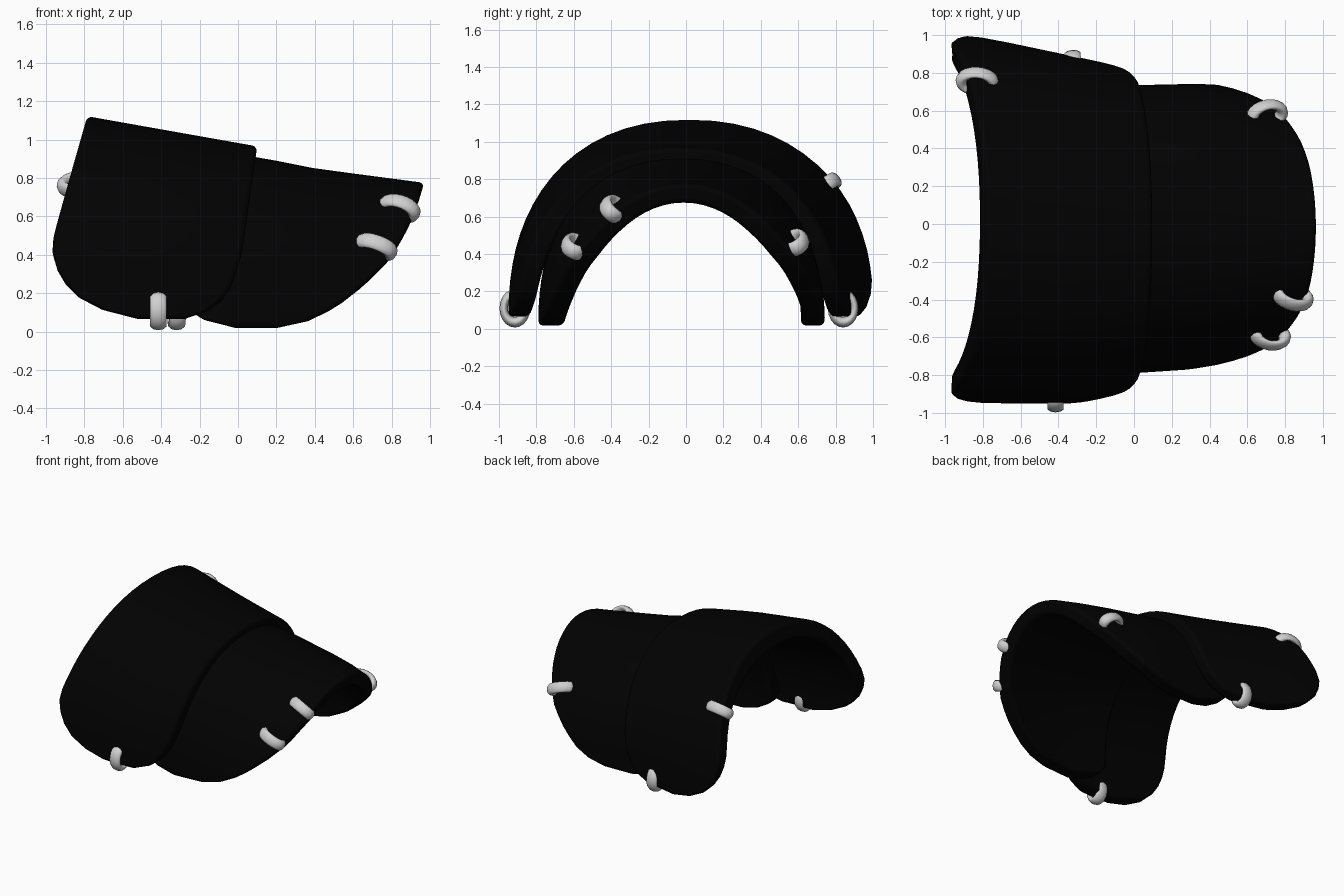
import bpy, bmesh, math
from mathutils import Vector, Matrix

if "Cube" in bpy.data.objects:
    bpy.data.objects.remove(bpy.data.objects["Cube"], do_unlink=True)


def material(name, rgb, rough):
    m = bpy.data.materials.new(name)
    m.use_nodes = True
    m.diffuse_color = (*rgb, 1)
    b = m.node_tree.nodes["Principled BSDF"]
    b.inputs["Base Color"].default_value = (*rgb, 1)
    b.inputs["Roughness"].default_value = rough
    return m


BLACK = material("black_leather", (0.0005, 0.0005, 0.0005), 0.7)
METAL = material("pale_metal", (0.63, 0.63, 0.63), 0.5)


def lerp_table(table, v):
    """Piecewise linear lookup, clamped at the ends."""
    if v <= table[0][0]:
        return table[0][1]
    for (a, p), (b, q) in zip(table, table[1:]):
        if v <= b:
            return p + (q - p) * (v - a) / (b - a)
    return table[-1][1]


def smooth(ob, angle):
    bpy.ops.object.select_all(action="DESELECT")
    ob.select_set(True)
    bpy.context.view_layer.objects.active = ob
    bpy.ops.object.shade_smooth_by_angle(angle=math.radians(angle))


def arched_plate(name, left, right, base, top, front, back, power, side, crown):
    """Thick arch over the x axis, its two rims given as x by relative height."""
    half, cols = 18, 6
    height = lerp_table(top, .3) - base
    bm = bmesh.new()

    def skin(inset, shrink):
        grid = []
        for i in range(2 * half + 1):
            # Rows pack closer together at the foot, where the outline is round
            up = 1 - abs(i - half) / half
            sign = 1 if i < half else -1
            s = math.sin(math.pi / 2 * up ** 1.2)
            h = s * shrink
            x0, x1 = lerp_table(left, h), lerp_table(right, h)
            row = []
            for j in range(cols + 1):
                x = x0 + (x1 - x0) * j / cols
                p = lerp_table(power, x)
                yf, yb = lerp_table(front, x), lerp_table(back, x)
                c = max(1 - s ** p, 0) ** (1 / p)
                y = (yf + yb) / 2 + sign * c * ((yb - yf) / 2 - inset)
                row.append(bm.verts.new((x, y, base + (lerp_table(top, x) - base) * h)))
            grid.append(row)
        return grid

    outer, inner = skin(0, 1), skin(side, 1 - crown / height)
    for g in (outer, inner):
        for r, q in zip(g, g[1:]):
            for j in range(cols):
                bm.faces.new((r[j], q[j], q[j + 1], r[j + 1]))

    # Close the four borders between the two skins
    def border(g):
        return (g[0] + [r[-1] for r in g[1:]] + g[-1][-2::-1]
                + [r[0] for r in g[-2:0:-1]])
    a, b = border(outer), border(inner)
    for k in range(len(a)):
        bm.faces.new((a[k - 1], a[k], b[k], b[k - 1]))
    bmesh.ops.recalc_face_normals(bm, faces=bm.faces)

    me = bpy.data.meshes.new(name)
    bm.to_mesh(me)
    bm.free()
    me.materials.append(BLACK)
    ob = bpy.data.objects.new(name, me)
    bpy.context.collection.objects.link(ob)
    bev = ob.modifiers.new("soft_rim", "BEVEL")
    bev.width, bev.segments = 0.025, 3
    bev.use_clamp_overlap = False
    bev.limit_method, bev.angle_limit = "ANGLE", math.radians(50)
    smooth(ob, 40)


# Large upper plate
arched_plate(
    "upper_plate",
    left=[(0, -.52), (.02, -.62), (.06, -.75), (.13, -.87), (.22, -.935),
          (.32, -.97), (.4, -.96), (1, -.785)],
    right=[(0, -.28), (.03, -.18), (.08, -.1), (.17, -.04), (.26, -.01),
           (.37, .02), (1, .1)],
    base=.065, top=[(-1, 1.16), (.1, .965)],
    front=[(-.9, -.95), (-.3, -.95), (.1, -.87)],
    back=[(-.9, 1.01), (.1, .8)],
    power=[(0, 2.22)], side=.105, crown=.115)

# Smaller lower plate, tucked under the upper one
arched_plate(
    "lower_plate",
    left=[(0, -.01), (.025, -.12), (.07, -.24), (.16, -.3), (1, -.2)],
    right=[(0, .2), (.015, .28), (.04, .36), (.13, .51), (.27, .65), (.45, .79),
           (.67, .885), (.84, .935), (1, .97)],
    base=.018, top=[(-.3, .97), (.1, .91), (.4, .85), (.97, .775)],
    front=[(0, -.79), (.3, -.77), (.5, -.74), (.75, -.69), (.97, -.6)],
    back=[(0, .735), (.45, .745), (.75, .68), (.97, .57)],
    power=[(.1, 2.25), (.8, 2.05)], side=.12, crown=.12)

# Flattened metal rings hooked through the rims: name, centre, axis, long direction
rings = [
    ("upper_front_ring", (-.415, -.915, .11), (1, 0, 0), (0, 0, 1)),
    ("upper_back_ring", (-.32, .84, .11), (1, .1, 0), (0, 0, 1)),
    ("upper_rear_edge_ring", (-.83, .755, .765), (-.1, -.6, .8), (1, 0, 0)),
    ("lower_front_high_ring", (.84, -.385, .64), (.35, .65, .7), (1, 0, 0)),
    ("lower_front_low_ring", (.72, -.59, .44), (.35, .4, .85), (1, 0, 0)),
    ("lower_back_ring", (.705, .58, .46), (.35, -.45, .8), (1, 0, 0)),
]
for name, centre, axis, along in rings:
    z = Vector(axis).normalized()
    y = z.cross(Vector(along)).normalized()
    rot = Matrix((y.cross(z), y, z)).transposed()
    bpy.ops.mesh.primitive_torus_add(location=centre, rotation=rot.to_euler(),
                                     major_radius=.075, minor_radius=.028,
                                     major_segments=20, minor_segments=10)
    ring = bpy.context.object
    ring.name = name
    ring.scale = (1, .8, 1.6) if along[2] else (1.12, .78, 1.5)
    ring.data.materials.append(METAL)
    smooth(ring, 60)
